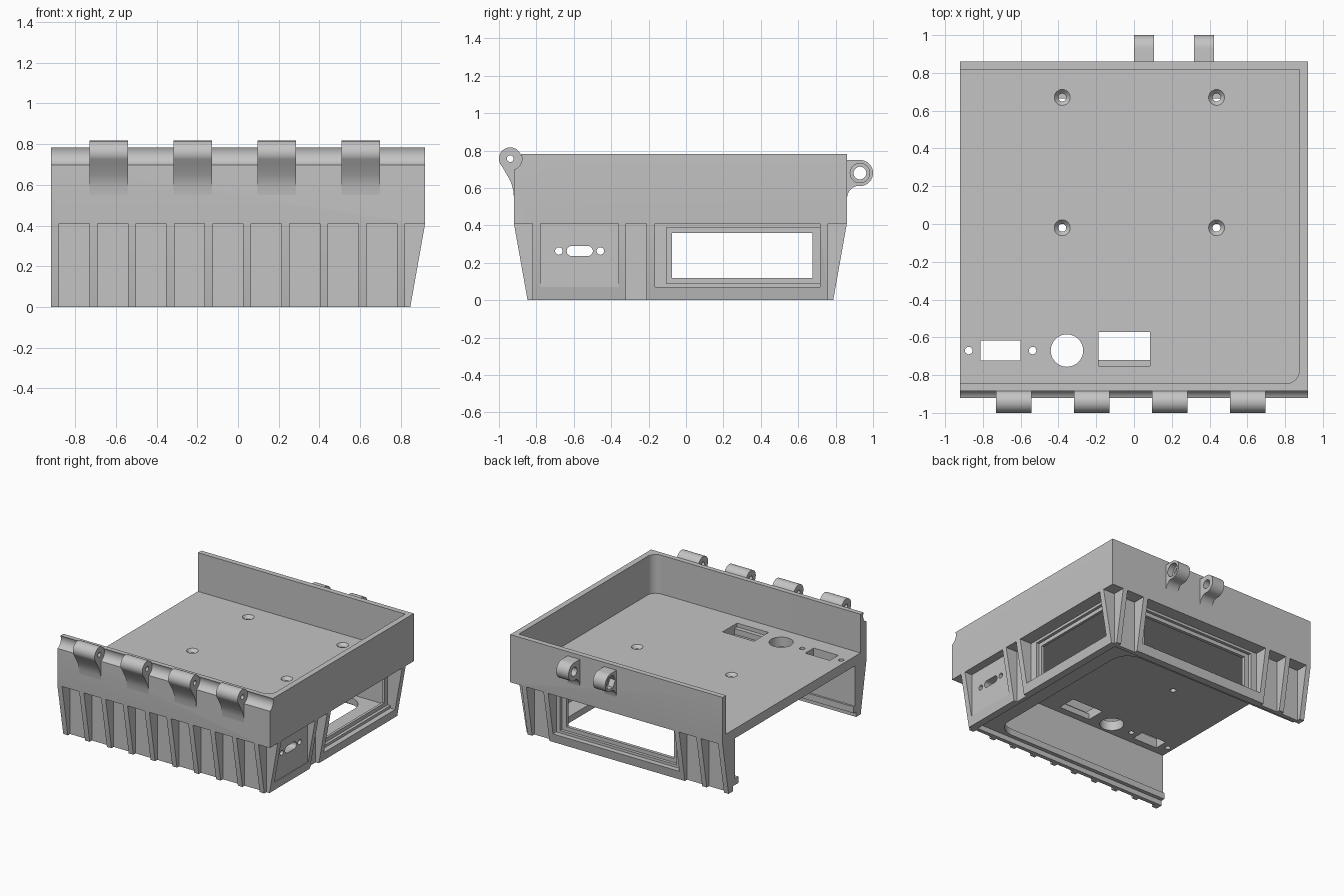
import bpy, bmesh, math
from mathutils import Vector

if "Cube" in bpy.data.objects:
    bpy.data.objects.remove(bpy.data.objects["Cube"], do_unlink=True)

grey = bpy.data.materials.new("plain_grey")
grey.use_nodes = True
GREY = (0.55, 0.55, 0.55, 1)
grey.diffuse_color = GREY
grey.node_tree.nodes["Principled BSDF"].inputs["Base Color"].default_value = GREY


def prism(name, pts, axis, a, b):
    """Extrude a 2D outline along an axis; outline is (y,z), (x,z) or (x,y)."""
    place = {"x": lambda p, t: (t, p[0], p[1]),
             "y": lambda p, t: (p[0], t, p[1]),
             "z": lambda p, t: (p[0], p[1], t)}[axis]
    bm = bmesh.new()
    face = bm.faces.new([bm.verts.new(place(p, a)) for p in pts])
    ext = bmesh.ops.extrude_face_region(bm, geom=[face])["geom"]
    shift = Vector(place((0, 0), b - a))
    bmesh.ops.translate(bm, vec=shift, verts=[v for v in ext if isinstance(v, bmesh.types.BMVert)])
    bmesh.ops.recalc_face_normals(bm, faces=bm.faces)
    mesh = bpy.data.meshes.new(name)
    bm.to_mesh(mesh)
    bm.free()
    mesh.materials.append(grey)
    ob = bpy.data.objects.new(name, mesh)
    bpy.context.collection.objects.link(ob)
    return ob


def rect(x0, x1, y0, y1):
    return [(x0, y0), (x1, y0), (x1, y1), (x0, y1)]


def arc(cx, cy, r, start=0, end=360, n=32):
    count = n if end - start == 360 else n + 1
    return [(cx + r * math.cos(math.radians(start + (end - start) * i / n)),
             cy + r * math.sin(math.radians(start + (end - start) * i / n))) for i in range(count)]


def block(name, x, y, z):
    return prism(name, rect(*x, *y), "z", *z)


def combine(target, parts, op):
    """Boolean the parts into the target and remove them."""
    bpy.ops.object.select_all(action="DESELECT")
    bpy.context.view_layer.objects.active = target
    target.select_set(True)
    for part in parts:
        mod = target.modifiers.new("bool", "BOOLEAN")
        mod.operation, mod.solver, mod.object = op, "EXACT", part
        bpy.ops.object.modifier_apply(modifier=mod.name)
        bpy.data.objects.remove(part, do_unlink=True)


def smooth(ob):
    bpy.ops.object.select_all(action="DESELECT")
    bpy.context.view_layer.objects.active = ob
    ob.select_set(True)
    bpy.ops.object.shade_smooth_by_angle(angle=math.radians(30))


HALF, FRONT, BACK, TOP, MID = 0.92, -0.92, 0.86, 0.783, 0.41
FLOOR_LOW, FLOOR_TOP = 0.405, 0.48
HINGE = (-0.94, 0.757)
OPEN = -1.1          # cutters run past the open side


def rib_profile(plane, sign):
    """Tapered rib section standing on a wall plane."""
    steps = [(-0.02, 0), (0.027, 0), (0.1, MID), (0.09, MID + 0.02), (-0.02, MID + 0.02)]
    return [(plane + sign * d, z) for d, z in steps]


# Outer mass: upper box, narrower lower core, tapered ribs and frames
case = block("case_body", (-HALF, HALF), (FRONT, BACK), (MID, TOP))
masses = [block("core", (-HALF, 0.82), (-0.82, 0.76), (0, MID + 0.02))]
rib_x = [-HALF + 0.189 * i for i in range(10)]
for i, x in enumerate(rib_x):
    masses.append(prism("front_rib", rib_profile(-0.82, -1), "x", x, x + 0.04))
    if i in (0, 1, 9):
        masses.append(prism("back_rib", rib_profile(0.76, 1), "x", x, x + 0.04))
masses.append(prism("back_frame", rib_profile(0.76, 1), "x", rib_x[2], rib_x[8] + 0.04))
for y0, y1 in ((-0.82, -0.32), (-0.21, 0.76)):
    masses.append(prism("side_frame", rib_profile(0.82, 1), "y", y0, y1))
combine(case, masses, "UNION")

# Cavities above and below the floor, lid recess and round-cornered bottom opening
cuts = [prism("tray", [(OPEN, -0.845)] + arc(0.805, -0.775, 0.07, -90, 0, 10)
              + [(0.875, 0.818), (OPEN, 0.818)], "z", FLOOR_TOP, 1),
        block("lower", (OPEN, 0.775), (-0.775, 0.71), (0.09, FLOOR_LOW)),
        block("lid_recess", (OPEN, 0.79), (-0.79, 0.73), (-0.1, 0.04)),
        prism("bottom", [(OPEN, -0.76)] + arc(0.5, -0.62, 0.14, -90, 0, 10)
              + arc(0.5, 0.525, 0.14, 0, 90, 10) + [(OPEN, 0.665)], "z", -0.1, 0.15)]

# Hinge cove along the front edge
cuts.append(prism("cove", arc(*HINGE, 0.063), "x", OPEN, 1.1))

# Side window and port panel
cuts += [block("port_panel", (0.855, 1), (-0.777, -0.36), (0.07, MID)),
         block("window_pocket", (0.818, 1), (-0.165, 0.716), (0.07, MID)),
         block("window_step", (0.795, 1), (-0.105, 0.716), (0.09, 0.39)),
         block("window_hole", (0.7, 1), (-0.075, 0.676), (0.12, 0.36))]
# Back window
cuts += [block("back_pocket", (-0.502, 0.592), (0.758, 1), (0.07, MID)),
         block("back_step", (-0.45, 0.56), (0.735, 1), (0.09, 0.39)),
         block("back_hole", (-0.41, 0.52), (0.6, 1), (0.12, 0.36))]
# Port slot with its two screws
cuts.append(prism("slot", arc(-0.525, 0.263, 0.027, -90, 90, 12)
                  + arc(-0.611, 0.263, 0.027, 90, 270, 12), "x", 0.7, 1))
for y in (-0.68, -0.458):
    cuts.append(prism("port_screw", arc(y, 0.263, 0.02, n=20), "x", 0.7, 1))

# Floor openings
cuts += [block("socket", (-0.813, -0.6), (-0.722, -0.618), (0.3, 0.6)),
         prism("round_socket", arc(-0.355, -0.67, 0.086), "z", 0.3, 0.6),
         prism("switch", [(-0.72, 0.3), (-0.573, 0.3), (-0.573, 0.6), (-0.753, 0.6),
                          (-0.753, 0.45), (-0.72, 0.45)], "x", -0.187, 0.085)]
for x in (-0.875, -0.537):
    cuts.append(prism("socket_screw", arc(x, -0.67, 0.02, n=20), "z", 0.3, 0.6))
for x in (-0.38, 0.437):
    for y in (-0.02, 0.67):
        cuts.append(prism("screw_hole", arc(x, y, 0.021, n=20), "z", 0.3, 0.6))
        cone = prism("screw_head", arc(x, y, 0.06, n=24), "z", FLOOR_TOP - 0.025, FLOOR_TOP + 0.02)
        for v in cone.data.vertices:
            if v.co.z < FLOOR_TOP:
                v.co.x, v.co.y = x + (v.co.x - x) / 3, y + (v.co.y - y) / 3
        cuts.append(cone)
combine(case, cuts, "DIFFERENCE")
smooth(case)

# Front hinge knuckles with flared tails
tail = [(-0.98, 0.71), (-0.963, 0.68), (-0.945, 0.65), (-0.932, 0.62), (-0.924, 0.59),
        (-0.92, 0.55), (-0.9, 0.55), (-0.87, 0.7), (-0.87, 0.77)]
for i in range(4):
    x = -0.73 + 0.413 * i
    knuckle = prism("front_hinge_%d" % (i + 1), arc(*HINGE, 0.06, 20, 210, 24) + tail, "x", x, x + 0.188)
    combine(knuckle, [prism("pin", arc(*HINGE, 0.018, n=20), "x", x - 0.1, x + 0.3)], "DIFFERENCE")
    smooth(knuckle)

# Back latch lugs with a through bolt, round head seat and hexagonal nut seat
foot = [(0.85, 0.75), (0.85, 0.54), (0.86, 0.54), (0.864, 0.565), (0.874, 0.585), (0.89, 0.602), (0.91, 0.61)]
for name, x in (("back_lug_right", 0), ("back_lug_left", 0.317)):
    lug = prism(name, foot + arc(0.93, 0.68, 0.07, -90, 90, 24), "x", x, x + 0.107)
    holes = [prism("bolt", arc(0.93, 0.68, 0.034), "x", x - 0.1, x + 0.3)]
    if x:
        holes.append(prism("head_seat", arc(0.93, 0.68, 0.052), "x", x + 0.06, x + 0.3))
    else:
        holes.append(prism("nut_seat", arc(0.93, 0.68, 0.055, n=6), "x", x - 0.1, x + 0.045))
    combine(lug, holes, "DIFFERENCE")
    smooth(lug)
